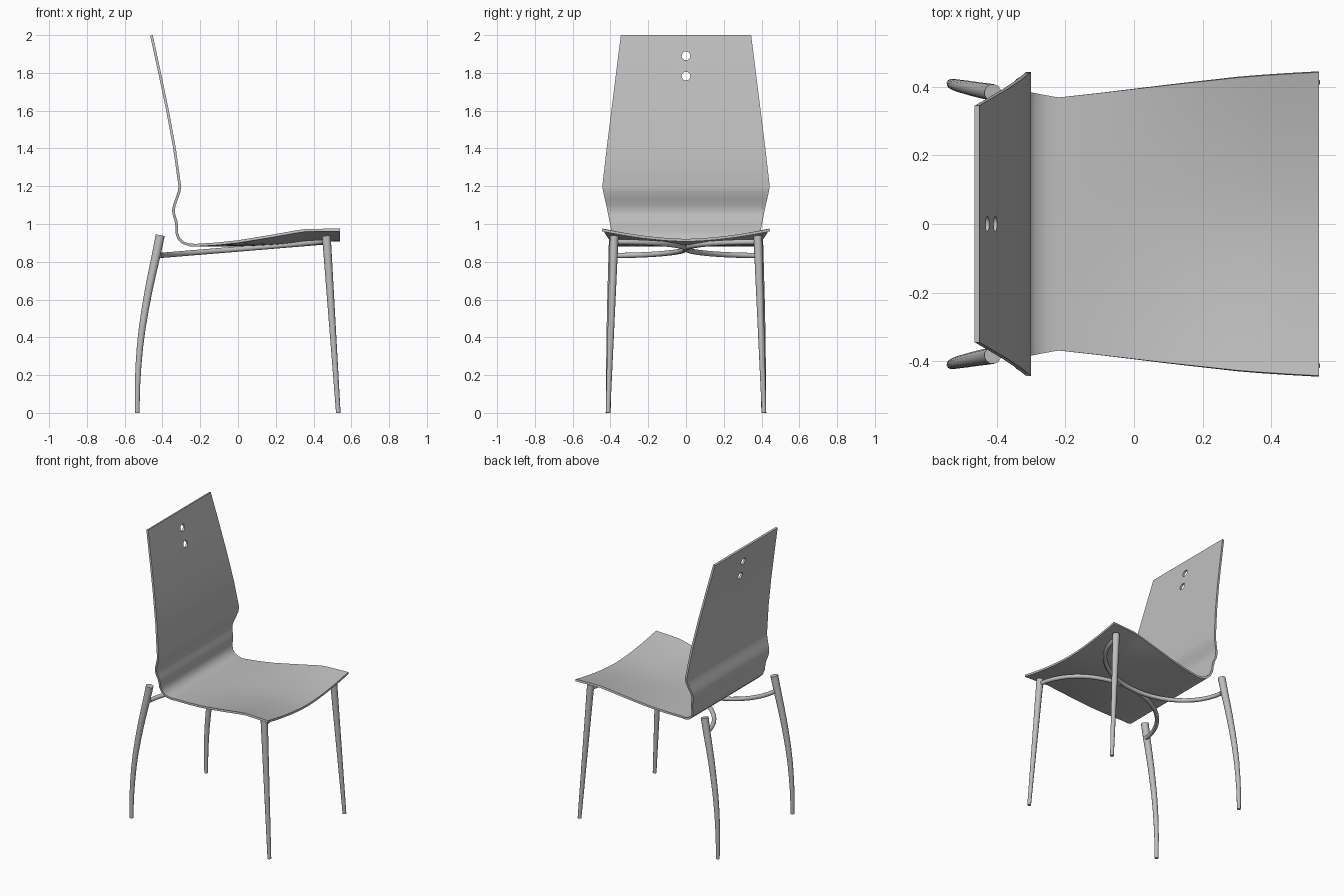
import bpy, bmesh, math
from mathutils import Vector

cube = bpy.data.objects.get("Cube")
if cube:
    bpy.data.objects.remove(cube, do_unlink=True)

grey = bpy.data.materials.new("plain_grey")
grey.use_nodes = True
COLOUR = (0.52, 0.52, 0.52, 1)
grey.diffuse_color = COLOUR
grey.node_tree.nodes["Principled BSDF"].inputs["Base Color"].default_value = COLOUR


def finish(ob, angle=35):
    """Apply modifiers or curve bevels, then smooth the rounded faces."""
    bpy.ops.object.select_all(action='DESELECT')
    bpy.context.view_layer.objects.active = ob
    ob.select_set(True)
    bpy.ops.object.convert(target='MESH')
    bpy.ops.object.shade_smooth_by_angle(angle=math.radians(angle))


def tube(name, points, radii):
    """Round tapered bar along a path."""
    cu = bpy.data.curves.new(name, 'CURVE')
    cu.dimensions = '3D'
    cu.bevel_depth = 1.0
    cu.bevel_resolution = 4
    cu.use_fill_caps = True
    sp = cu.splines.new('POLY')
    sp.points.add(len(points) - 1)
    for p, co, r in zip(sp.points, points, radii):
        p.co = (*co, 1)
        p.radius = r
    cu.materials.append(grey)
    ob = bpy.data.objects.new(name, cu)
    bpy.context.collection.objects.link(ob)
    finish(ob)
    return ob


# Bent shell: x, z on the centre line, half width, rise of the side edges
shell_rows = [
    (-0.458, 1.998, 0.345, 0), (-0.415, 1.80, 0.370, 0),
    (-0.373, 1.60, 0.395, 0), (-0.336, 1.40, 0.420, 0),
    (-0.308, 1.20, 0.443, 0), (-0.312, 1.17, 0.438, 0),
    (-0.324, 1.135, 0.430, 0), (-0.337, 1.10, 0.422, 0),
    (-0.342, 1.07, 0.416, 0), (-0.338, 1.045, 0.411, 0),
    (-0.329, 1.02, 0.406, 0), (-0.325, 0.99, 0.400, 0),
    (-0.325, 0.955, 0.393, 0), (-0.314, 0.923, 0.386, 0),
    (-0.290, 0.900, 0.381, 0), (-0.255, 0.889, 0.375, 0),
    (-0.220, 0.888, 0.369, 0), (-0.110, 0.888, 0.381, 0.007),
    (0.000, 0.888, 0.394, 0.019), (0.100, 0.892, 0.406, 0.031),
    (0.200, 0.897, 0.417, 0.043), (0.300, 0.905, 0.428, 0.053),
    (0.360, 0.910, 0.433, 0.057), (0.450, 0.913, 0.439, 0.055),
    (0.540, 0.914, 0.444, 0.054),
]
COLS = 13
bm = bmesh.new()
grid = []
for x, z, half, rise in shell_rows:
    ts = [-1 + 2 * i / (COLS - 1) for i in range(COLS)]
    grid.append([bm.verts.new((x, t * half, z + rise * abs(t) ** 1.7)) for t in ts])
for a, b in zip(grid, grid[1:]):
    for i in range(COLS - 1):
        bm.faces.new((a[i], b[i], b[i + 1], a[i + 1]))
bmesh.ops.recalc_face_normals(bm, faces=bm.faces)
me = bpy.data.meshes.new("seat_and_back")
bm.to_mesh(me)
bm.free()
me.materials.append(grey)
shell = bpy.data.objects.new("seat_and_back", me)
bpy.context.collection.objects.link(shell)
solid = shell.modifiers.new("thickness", 'SOLIDIFY')
solid.thickness = 0.014
solid.offset = 0

# Three round holes in the backrest
bm = bmesh.new()
for z in (1.89, 1.783, 1.677):
    made = bmesh.ops.create_cone(bm, cap_ends=True, segments=20,
                                 radius1=0.023, radius2=0.023, depth=0.3)
    for v in made["verts"]:
        v.co = Vector((v.co.z - 0.41, v.co.y, v.co.x + z))
bmesh.ops.recalc_face_normals(bm, faces=bm.faces)
me = bpy.data.meshes.new("hole_cutter")
bm.to_mesh(me)
bm.free()
me.materials.append(grey)
cutter = bpy.data.objects.new("hole_cutter", me)
cutter.hide_render = True
bpy.context.collection.objects.link(cutter)
cut = shell.modifiers.new("holes", 'BOOLEAN')
cut.operation = 'DIFFERENCE'
cut.solver = 'EXACT'
cut.object = cutter
finish(shell)
bpy.data.objects.remove(cutter, do_unlink=True)

# Legs and bowed rails, one set per side
rear_path = [(-0.412, 0.383, 0.94), (-0.430, 0.387, 0.85), (-0.452, 0.391, 0.75),
             (-0.473, 0.395, 0.65), (-0.491, 0.399, 0.55), (-0.507, 0.402, 0.45),
             (-0.519, 0.405, 0.35), (-0.527, 0.407, 0.25), (-0.532, 0.409, 0.15),
             (-0.533, 0.410, 0.07), (-0.533, 0.411, 0.0)]
for side, s in (("left", 1), ("right", -1)):
    n = len(rear_path) - 1
    tube(f"rear_leg_{side}", [(x, s * y, z) for x, y, z in rear_path],
         [0.025 - 0.013 * i / n for i in range(n + 1)])
    tube(f"front_leg_{side}", [(0.468, s * 0.380, 0.937), (0.531, s * 0.413, 0.0)],
         [0.023, 0.012])
    # Rail bows in to the middle and back out to the other leg
    arc = []
    for i in range(25):
        a = math.radians(-85 + 170 * i / 24)
        x = 0.025 + 0.445 * math.sin(a)
        y = 0.41 * (1 - math.cos(a))
        arc.append((x, s * y, 0.869 + 0.082 * (x - 0.02)))
    tube(f"rail_{side}", arc, [0.014] * 25)
